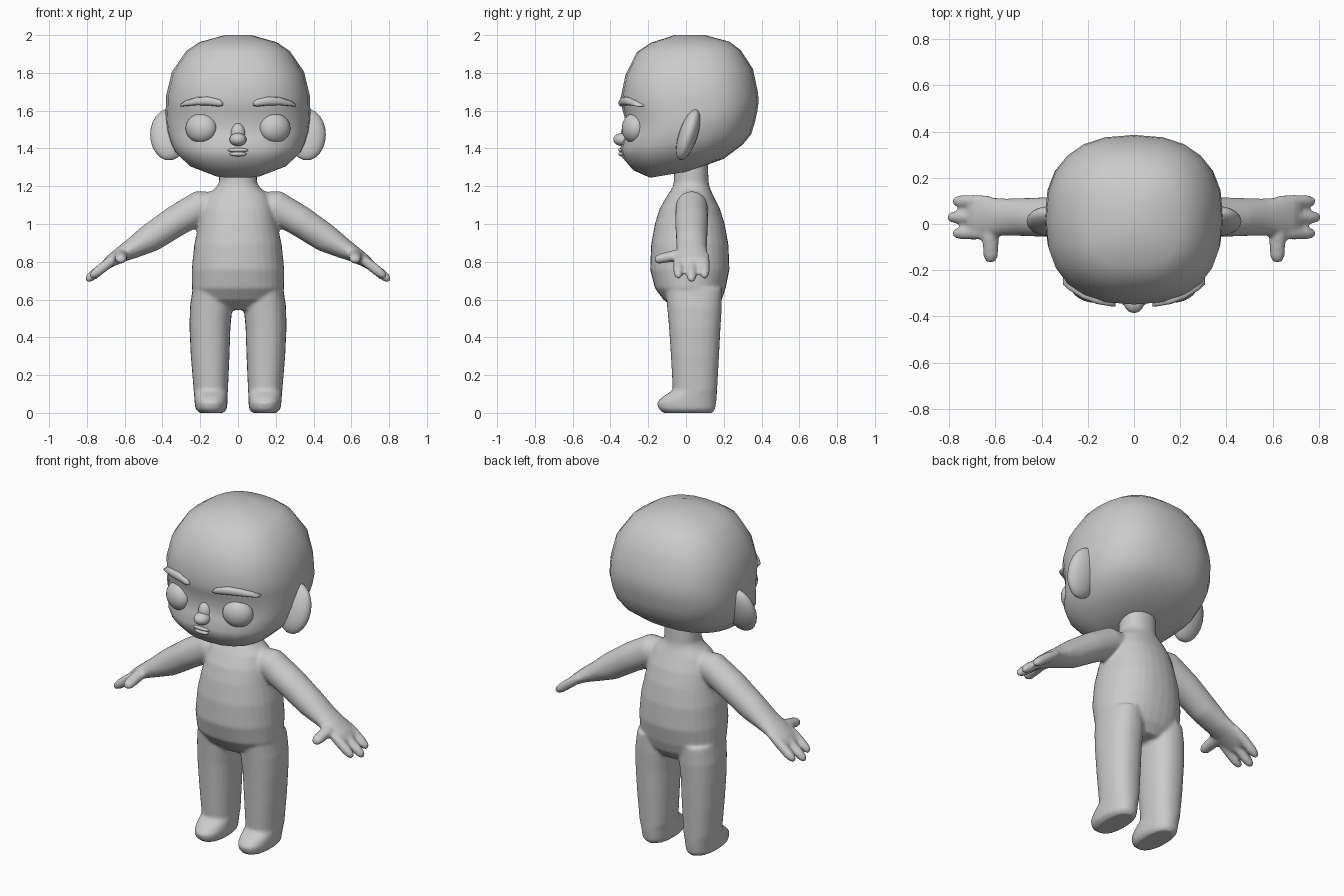
import bpy, bmesh, math
from mathutils import Vector, Matrix

if "Cube" in bpy.data.objects:
    bpy.data.objects.remove(bpy.data.objects["Cube"])

SKIN = bpy.data.materials.new("plain grey")
SKIN.diffuse_color = (0.6, 0.6, 0.6, 1)
SKIN.use_nodes = True
SKIN.node_tree.nodes["Principled BSDF"].inputs["Base Color"].default_value = SKIN.diffuse_color


def loft(bm, rings, n=16, power=2.0):
    """Skin a closed tube through rings of (centre, u axis, v axis)."""
    loops = []
    for c, u, v in rings:
        loop = []
        for i in range(n):
            a = 2 * math.pi * i / n
            ca, sa = math.cos(a), math.sin(a)
            p = math.copysign(abs(ca) ** (2 / power), ca)
            q = math.copysign(abs(sa) ** (2 / power), sa)
            loop.append(bm.verts.new(Vector(c) + Vector(u) * p + Vector(v) * q))
        loops.append(loop)
    faces = [bm.faces.new(loops[0][::-1]), bm.faces.new(loops[-1])]
    for a, b in zip(loops, loops[1:]):
        for i in range(n):
            j = (i + 1) % n
            faces.append(bm.faces.new((a[i], a[j], b[j], b[i])))
    bmesh.ops.recalc_face_normals(bm, faces=faces)


def limb(bm, path, y, s, n=16):
    """Tube in the xz plane; path of (x, z, half thickness, half width)."""
    rings = []
    for i, (x, z, t, w) in enumerate(path):
        a, b = path[max(i - 1, 0)], path[min(i + 1, len(path) - 1)]
        d = Vector((b[0] - a[0], b[1] - a[1])).normalized()
        rings.append(((s * x, y, z), (-s * d.y * t, 0, d.x * t), (0, w, 0)))
    loft(bm, rings, n)


def ball(bm, centre, radii, rot=Matrix(), segs=20):
    m = Matrix.Translation(centre) @ rot @ Matrix.Diagonal((*radii, 1))
    bmesh.ops.create_uvsphere(bm, u_segments=segs, v_segments=segs // 2 + 2, radius=1, matrix=m)


def finish(bm, name):
    for f in bm.faces:
        f.smooth = True
    me = bpy.data.meshes.new(name)
    bm.to_mesh(me)
    bm.free()
    me.materials.append(SKIN)
    ob = bpy.data.objects.new(name, me)
    bpy.context.collection.objects.link(ob)
    return ob


# head: tilted rings (y front, z front, y back, z back, half width)
bm = bmesh.new()
head = [(-.19, 1.245, .02, 1.28, .13), (-.28, 1.285, .20, 1.345, .26),
        (-.335, 1.35, .30, 1.42, .335), (-.348, 1.40, .345, 1.475, .36),
        (-.325, 1.46, .365, 1.54, .378), (-.315, 1.53, .378, 1.60, .385),
        (-.335, 1.60, .385, 1.65, .382), (-.348, 1.66, .38, 1.70, .38),
        (-.32, 1.79, .355, 1.82, .35), (-.26, 1.91, .29, 1.92, .275),
        (-.185, 1.96, .23, 1.965, .205), (-.06, 2.0, .10, 2.0, .07)]
loft(bm, [((0, (a + c) / 2, (b + d) / 2), (w, 0, 0), (0, (c - a) / 2, (d - b) / 2))
          for a, b, c, d, w in head], 24, 2.45)
finish(bm, "head")

# nose with a short bridge
bm = bmesh.new()
ball(bm, (0, -.335, 1.447), (.045, .05, .035))
ball(bm, (0, -.305, 1.475), (.04, .04, .06))
finish(bm, "nose")

# lips
bm = bmesh.new()
ball(bm, (0, -.34, 1.391), (.055, .018, .012))
ball(bm, (0, -.34, 1.370), (.045, .018, .012))
finish(bm, "lips")

for s, side in ((1, "left"), (-1, "right")):
    # ear: thin disc leaning back
    bm = bmesh.new()
    ball(bm, (s * .365, .012, 1.473), (.1, .05, .142), Matrix.Rotation(math.radians(-18), 4, 'X'))
    finish(bm, side + "_ear")

    # eye: flattened ball turned outward
    bm = bmesh.new()
    ball(bm, (s * .195, -.278, 1.507), (.085, .058, .078),
         Matrix.Rotation(math.radians(s * 20), 4, 'Z'), 24)
    finish(bm, side + "_eye")

    # eyebrow: tapered strip along the forehead (x, y, z, half height)
    bm = bmesh.new()
    brow = [(.08, -.335, 1.635, .008), (.1, -.335, 1.641, .02), (.16, -.325, 1.651, .023),
            (.22, -.303, 1.650, .021), (.28, -.265, 1.638, .014), (.308, -.24, 1.626, .005)]
    loft(bm, [((s * x, y, z), (0, 0, h), (0, .022, 0)) for x, y, z, h in brow], 10, 2.6)
    finish(bm, side + "_eyebrow")

# torso and neck: rings (z, y front, y back, half width)
bm = bmesh.new()
torso = [(.545, -.05, .15, .12), (.6, -.12, .19, .22), (.66, -.165, .21, .245),
         (.76, -.19, .23, .245), (.89, -.185, .225, .232), (1.0, -.165, .205, .208),
         (1.08, -.14, .18, .19), (1.15, -.10, .145, .165), (1.195, -.07, .125, .115),
         (1.22, -.065, .12, .10), (1.34, -.06, .115, .10)]
loft(bm, [((0, (a + b) / 2, z), (w, 0, 0), (0, (b - a) / 2, 0)) for z, a, b, w in torso], 32, 2.2)

# leg and foot: rings (z, y front, y back, x inner, x outer)
leg = [(0, -.12, .14, .075, .205), (.02, -.145, .155, .06, .225), (.055, -.155, .16, .055, .23),
       (.085, -.125, .163, .055, .232), (.12, -.07, .165, .053, .235), (.3, -.08, .175, .045, .25),
       (.45, -.09, .183, .04, .257), (.56, -.1, .19, .03, .255), (.66, -.11, .19, .04, .24)]
arm = [(.08, 1.10, .07, .07), (.2, 1.09, .088, .085), (.33, 1.015, .083, .088),
       (.465, .925, .076, .083), (.56, .87, .055, .08), (.62, .838, .042, .086),
       (.68, .80, .032, .09), (.71, .775, .022, .08)]
finger = [(.64, .825, .02, .025), (.7, .782, .028, .029), (.76, .735, .027, .028),
          (.785, .715, .021, .021), (.797, .703, .009, .009)]
thumb = [(.04, .84, .03), (-.06, .832, .037), (-.11, .822, .034), (-.145, .815, .031),
         (-.16, .812, .022), (-.168, .81, .008)]

for s in (1, -1):
    loft(bm, [((s * (i + o) / 2, (a + b) / 2, z), ((o - i) / 2, 0, 0), (0, (b - a) / 2, 0))
              for z, a, b, i, o in leg], 24, 2.3)
    limb(bm, arm, .03, s, 20)
    # three fingers, the middle one longer
    for y, dx in ((.098, -.015), (.029, .008), (-.04, -.015)):
        limb(bm, [(x + dx, z - dx * .8, t, w) for x, z, t, w in finger], y, s, 12)
    loft(bm, [((s * .62, y, z), (r, 0, 0), (0, 0, r * .85)) for y, z, r in thumb], 12)
body = finish(bm, "body")

# fuse the limbs into one soft skin
rm = body.modifiers.new("fuse", 'REMESH')
rm.mode = 'VOXEL'
rm.voxel_size = .01
rm.use_smooth_shade = True
sm = body.modifiers.new("soften", 'SMOOTH')
sm.factor = .5
sm.iterations = 5
